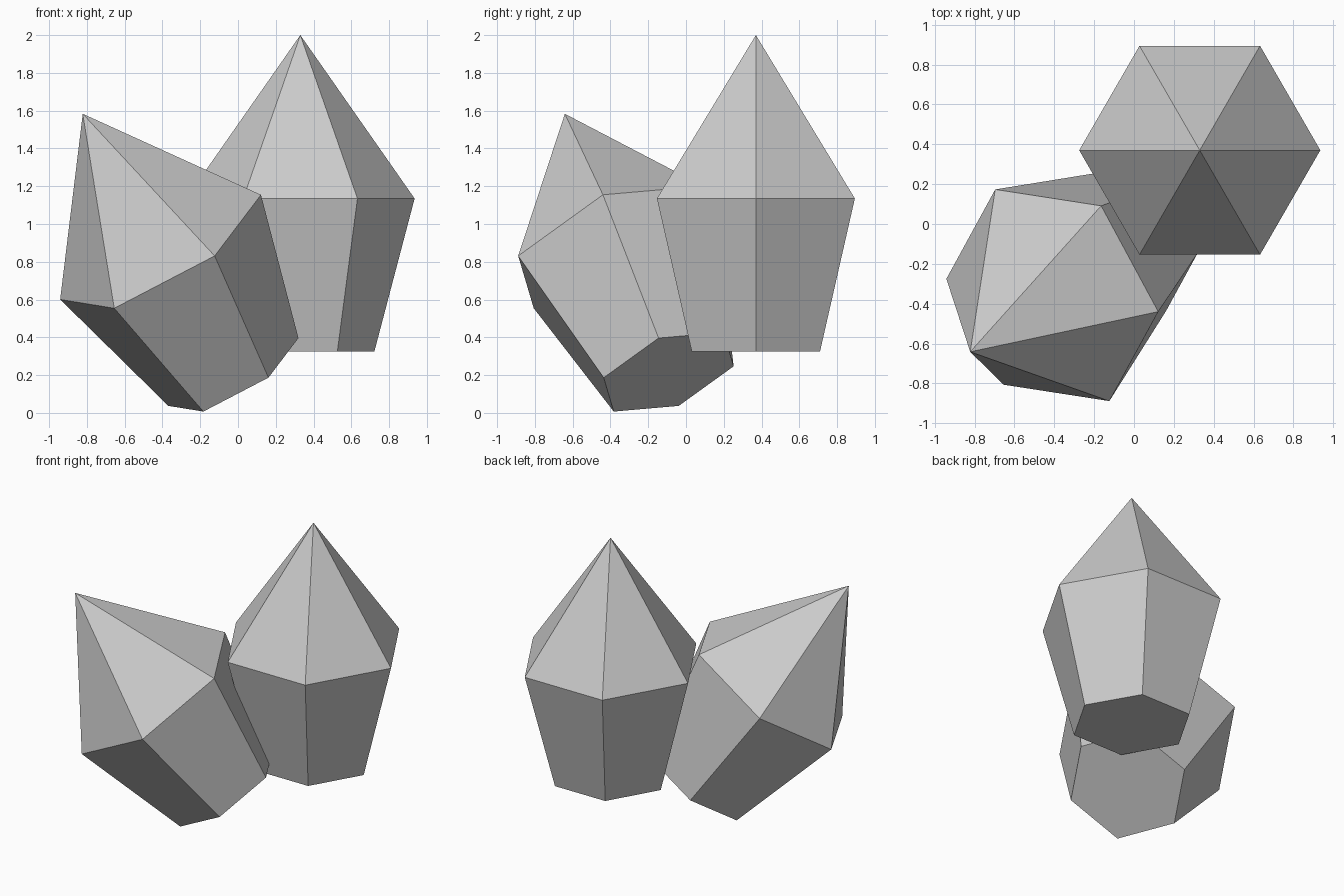
import bpy, bmesh
from math import cos, sin, pi
from mathutils import Matrix, Vector

cube = bpy.data.objects.get("Cube")
if cube:
    bpy.data.objects.remove(cube, do_unlink=True)

stone = bpy.data.materials.new("crystal_grey")
stone.use_nodes = True
colour = (0.6, 0.6, 0.6, 1)
stone.diffuse_color = colour
stone.node_tree.nodes["Principled BSDF"].inputs["Base Color"].default_value = colour

SIDES = 6
BASE_RADIUS, GIRDLE_RADIUS = 0.392, 0.605
BASE_DEPTH, TIP_HEIGHT = 0.81, 0.865


def crystal(name, centre, axis, corner):
    """Six-sided crystal; centre is the widest ring, corner points at one of its vertices."""
    bm = bmesh.new()

    def ring(radius, z):
        return [bm.verts.new((radius * cos(2 * pi * i / SIDES),
                              radius * sin(2 * pi * i / SIDES), z)) for i in range(SIDES)]

    base = ring(BASE_RADIUS, -BASE_DEPTH)
    girdle = ring(GIRDLE_RADIUS, 0)
    tip = bm.verts.new((0, 0, TIP_HEIGHT))
    bm.faces.new(base[::-1])
    for i in range(SIDES):
        j = (i + 1) % SIDES
        bm.faces.new((base[i], base[j], girdle[j], girdle[i]))
        bm.faces.new((girdle[i], girdle[j], tip))

    mesh = bpy.data.meshes.new(name)
    bm.to_mesh(mesh)
    bm.free()
    mesh.materials.append(stone)
    obj = bpy.data.objects.new(name, mesh)
    bpy.context.collection.objects.link(obj)

    # Orient the crystal along its axis
    z = Vector(axis).normalized()
    y = z.cross(Vector(corner)).normalized()
    x = y.cross(z)
    turn = Matrix((x, y, z)).transposed().to_4x4()
    obj.matrix_world = Matrix.Translation(centre) @ turn
    return obj


crystal("upright_crystal", (0.33, 0.37, 1.135), (0, 0, 1), (1, 0, 0))
crystal("leaning_crystal", (-0.41, -0.3575, 0.8775),
        (-0.41, -0.2825, 0.7025), (0.53, -0.0825, 0.2775))
